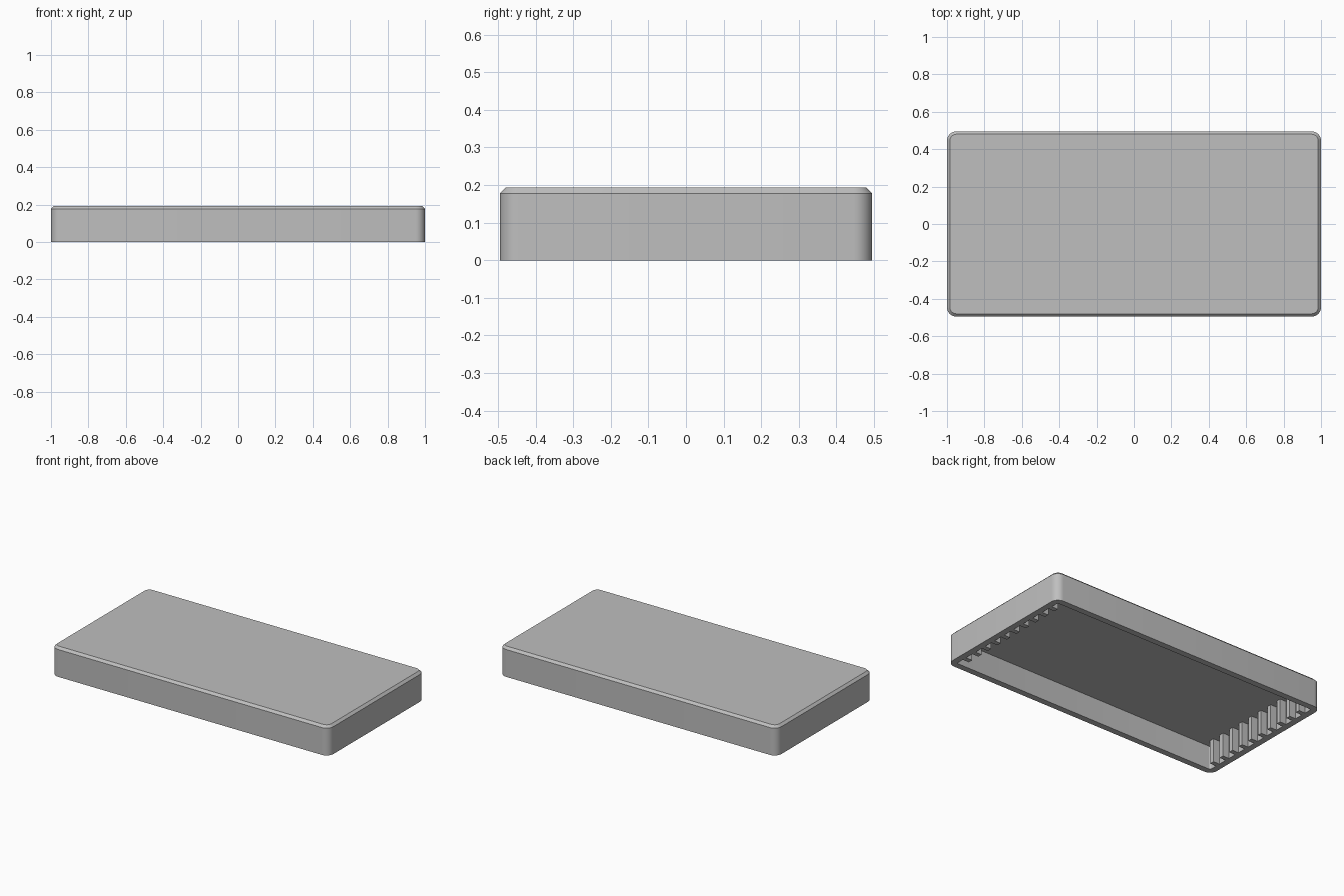
import bpy
import bmesh
from math import cos, sin, pi, radians

LENGTH, DEPTH, HEIGHT = 2.0, 0.99, 0.193
WALL, RADIUS, CHAMFER = 0.04, 0.05, 0.015
RIBS, RIB_PITCH, RIB_WIDTH, RIB_REACH = 10, 0.086, 0.03, 0.045

cube = bpy.data.objects.get("Cube")
if cube:
    bpy.data.objects.remove(cube)

grey = bpy.data.materials.new("plain grey")
grey.use_nodes = True
colour = (0.52, 0.52, 0.52, 1)
grey.diffuse_color = colour
grey.node_tree.nodes["Principled BSDF"].inputs["Base Color"].default_value = colour


def add_object(name, bm):
    bmesh.ops.recalc_face_normals(bm, faces=bm.faces)
    mesh = bpy.data.meshes.new(name)
    bm.to_mesh(mesh)
    bm.free()
    mesh.materials.append(grey)
    obj = bpy.data.objects.new(name, mesh)
    bpy.context.collection.objects.link(obj)
    return obj


def rounded_ring(bm, inset, z, steps=8):
    """Rounded rectangle of vertices, inset from the outer outline."""
    r = max(RADIUS - inset, 0.008)
    cx, cy = LENGTH / 2 - inset - r, DEPTH / 2 - inset - r
    ring = []
    for q, (sx, sy) in enumerate(((1, 1), (-1, 1), (-1, -1), (1, -1))):
        for i in range(steps + 1):
            a = (q + i / steps) * pi / 2
            ring.append(bm.verts.new((sx * cx + r * cos(a), sy * cy + r * sin(a), z)))
    return ring


# Hollow lid: ceiling, inner wall, rim, outer wall, chamfer, top
bm = bmesh.new()
sections = ((WALL, HEIGHT - WALL), (WALL, 0), (0, 0),
            (0, HEIGHT - CHAMFER), (CHAMFER, HEIGHT))
rings = [rounded_ring(bm, inset, z) for inset, z in sections]
for a, b in zip(rings, rings[1:]):
    for i in range(len(a)):
        j = (i + 1) % len(a)
        bm.faces.new((a[i], a[j], b[j], b[i]))
bm.faces.new(rings[0])
bm.faces.new(rings[-1])
lid = add_object("lid_shell", bm)
bpy.ops.object.select_all(action="DESELECT")
lid.select_set(True)
bpy.context.view_layer.objects.active = lid
bpy.ops.object.shade_smooth_by_angle(angle=radians(30))

# Rows of upright ribs inside both short walls
for side, name in ((1, "left_ribs"), (-1, "right_ribs")):
    bm = bmesh.new()
    x = side * (LENGTH / 2 - WALL - RIB_REACH / 2)
    rib_height = HEIGHT - WALL
    for i in range(RIBS):
        y = (i - (RIBS - 1) / 2) * RIB_PITCH
        verts = bmesh.ops.create_cube(bm, size=1)["verts"]
        bmesh.ops.scale(bm, vec=(RIB_REACH, RIB_WIDTH, rib_height), verts=verts)
        bmesh.ops.translate(bm, vec=(x, y, rib_height / 2), verts=verts)
    add_object(name, bm)
